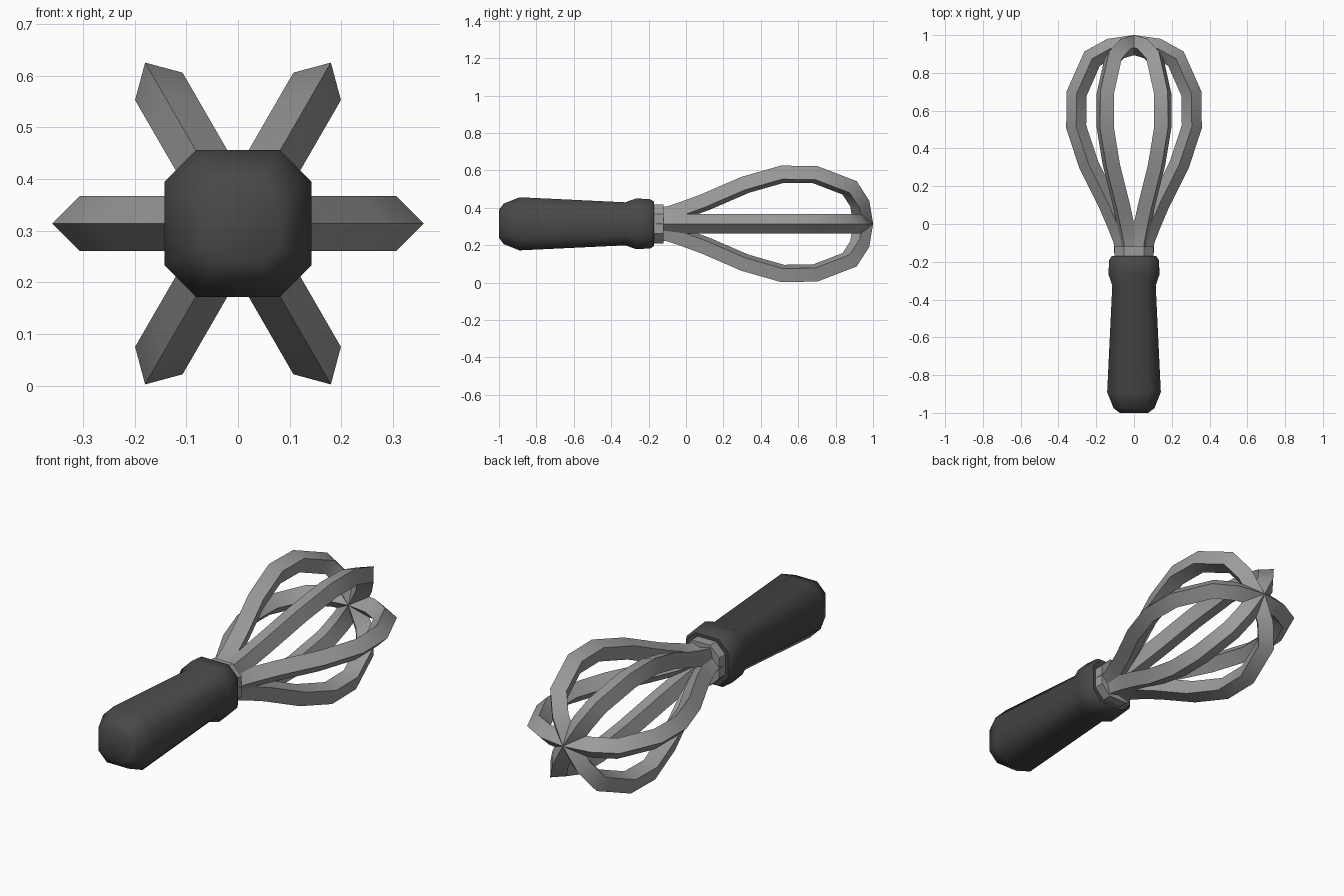
import bpy, bmesh, math
from mathutils import Vector, Matrix

if "Cube" in bpy.data.objects:
    bpy.data.objects.remove(bpy.data.objects["Cube"])

ZC = 0.314  # height of the whisk axis


def material(name, v):
    m = bpy.data.materials.new(name)
    m.diffuse_color = (v, v, v, 1)
    m.use_nodes = True
    m.node_tree.nodes["Principled BSDF"].inputs["Base Color"].default_value = m.diffuse_color
    return m


STEEL = material("steel grey", 0.33)
RUBBER = material("dark grip", 0.065)


def loft(name, rings, mat, angle):
    """Skin a list of equal-sized point rings and cap both ends."""
    bm = bmesh.new()
    vr = [[bm.verts.new(p) for p in r] for r in rings]
    n = len(vr[0])
    for a, b in zip(vr, vr[1:]):
        for i in range(n):
            bm.faces.new((a[i], a[(i + 1) % n], b[(i + 1) % n], b[i]))
    bm.faces.new(vr[0])
    bm.faces.new(vr[-1])
    bmesh.ops.recalc_face_normals(bm, faces=bm.faces)
    me = bpy.data.meshes.new(name)
    bm.to_mesh(me)
    bm.free()
    me.materials.append(mat)
    ob = bpy.data.objects.new(name, me)
    bpy.context.collection.objects.link(ob)
    ob.location.z = ZC
    bpy.ops.object.select_all(action='DESELECT')
    bpy.context.view_layer.objects.active = ob
    ob.select_set(True)
    bpy.ops.object.shade_smooth_by_angle(angle=math.radians(angle))
    return ob


def octagon(y, h, k=0.57):
    """Chamfered square of half width h at position y."""
    c = h * k
    return [(x, y, z) for x, z in ((h, -c), (h, c), (c, h), (-c, h),
                                   (-h, c), (-h, -c), (-c, -h), (c, -h))]


# Grip: chamfered-square sections along y
loft("handle", [octagon(y, h) for y, h in (
    (-1.0, 0.075), (-0.975, 0.108), (-0.89, 0.142), (-0.325, 0.115),
    (-0.265, 0.136), (-0.19, 0.131), (-0.17, 0.118))], RUBBER, 50)

# Collar between grip and wires
loft("collar", [octagon(y, 0.104, 0.5) for y in (-0.19, -0.12)], STEEL, 30)

# Wire loops: diamond section swept along an arch, (radius, y)
half = [(0.05, -0.18), (0.055, -0.09), (0.09, 0.0), (0.135, 0.105), (0.24, 0.315),
        (0.306, 0.515), (0.304, 0.69), (0.222, 0.875), (0.125, 0.929)]
path = [Vector(p) for p in half + [(0, 0.947)] + [(-r, y) for r, y in reversed(half)]]
R = 0.053
for k in range(3):
    rings = []
    rot = Matrix.Rotation(math.radians(60 * k), 3, 'Y')
    for i, p in enumerate(path):
        t0 = (p - path[max(i - 1, 0)]).normalized()
        t1 = (path[min(i + 1, len(path) - 1)] - p).normalized()
        t = (t0 + t1).normalized()
        d = R / max(t.dot(t1), t.dot(t0))   # mitred width at bends
        nrm = Vector((t.y, -t.x)) * d
        a, b = p + nrm, p - nrm
        rings.append([rot @ Vector(q) for q in (
            (a.x, a.y, 0), (p.x, p.y, R), (b.x, b.y, 0), (p.x, p.y, -R))])
    loft("wire_loop_%d" % (k + 1), rings, STEEL, 30)
